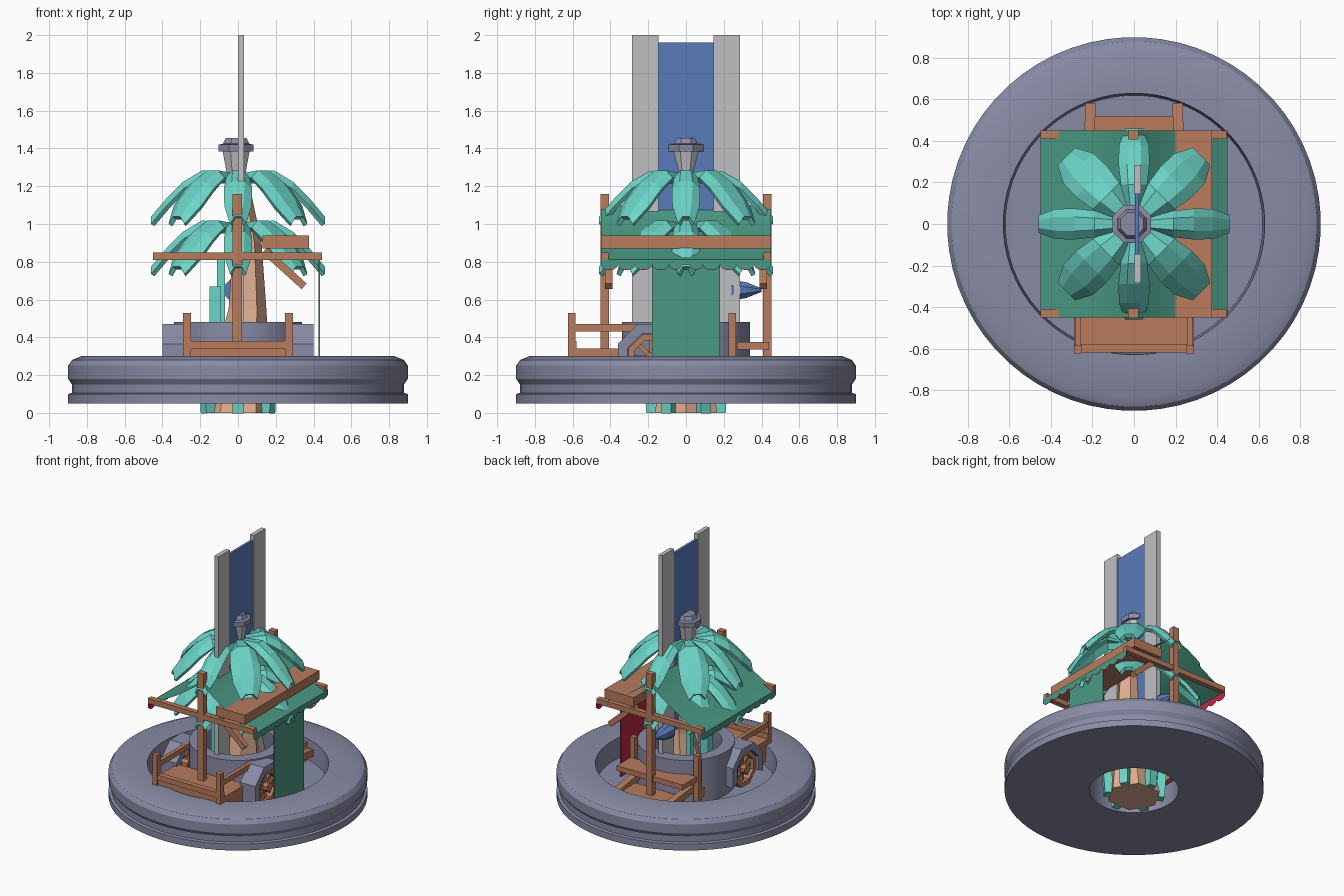
import bpy, bmesh, math
from mathutils import Vector, Matrix

cube = bpy.data.objects.get("Cube")
if cube:
    bpy.data.objects.remove(cube)


def material(name, rgb):
    m = bpy.data.materials.new(name)
    m.use_nodes = True
    m.diffuse_color = (*rgb, 1)
    m.node_tree.nodes["Principled BSDF"].inputs["Base Color"].default_value = (*rgb, 1)
    return m


SLATE = material("slate stone", (0.25, 0.26, 0.38))
TEAL = material("palm teal", (0.15, 0.66, 0.57))
WOOD = material("brown wood", (0.48, 0.20, 0.11))
GREEN = material("cloth green", (0.07, 0.32, 0.23))
BLUE = material("panel blue", (0.10, 0.20, 0.50))
GREY = material("light grey", (0.53, 0.53, 0.55))
TAN = material("trunk tan", (0.75, 0.42, 0.28))
RED = material("cloth red", (0.50, 0.02, 0.06))


def make(name, verts, faces, mat, smooth=False):
    me = bpy.data.meshes.new(name)
    me.from_pydata(verts, [], faces)
    bm = bmesh.new()
    bm.from_mesh(me)
    bmesh.ops.recalc_face_normals(bm, faces=bm.faces)
    bm.to_mesh(me)
    bm.free()
    me.materials.append(mat)
    ob = bpy.data.objects.new(name, me)
    bpy.context.collection.objects.link(ob)
    if smooth:
        bpy.ops.object.select_all(action="DESELECT")
        ob.select_set(True)
        bpy.context.view_layer.objects.active = ob
        bpy.ops.object.shade_smooth_by_angle(angle=math.radians(25))
    return ob


def prism(name, poly, depth, mat):
    """Extrude a ring of points along a vector."""
    a = [Vector(p) for p in poly]
    n = len(a)
    faces = [tuple(range(n)), tuple(range(n, 2 * n))]
    faces += [(i, (i + 1) % n, n + (i + 1) % n, n + i) for i in range(n)]
    return make(name, a + [p + Vector(depth) for p in a], faces, mat)


def box(name, x, y, z, mat):
    ring = [(x[0], y[0], z[0]), (x[1], y[0], z[0]), (x[1], y[1], z[0]), (x[0], y[1], z[0])]
    return prism(name, ring, (0, 0, z[1] - z[0]), mat)


def beam(name, a, b, size, mat):
    a, b = Vector(a), Vector(b)
    rot = (b - a).to_track_quat("Z", "Y")
    h = size / 2
    ring = [a + rot @ Vector((i * h, j * h, 0)) for i, j in ((-1, -1), (1, -1), (1, 1), (-1, 1))]
    return prism(name, ring, b - a, mat)


def lathe(name, profile, steps, mat, matrix=Matrix(), closed=True, smooth=False):
    """Spin (radius, height) points; open profiles get flat end caps."""
    n = len(profile)
    verts, faces = [], []
    for s in range(steps):
        t = math.tau * (s + 0.5) / steps
        verts += [matrix @ Vector((r * math.cos(t), r * math.sin(t), z)) for r, z in profile]
    for s in range(steps):
        u = (s + 1) % steps
        for i in range(n if closed else n - 1):
            j = (i + 1) % n
            faces.append((s * n + i, s * n + j, u * n + j, u * n + i))
    if not closed:
        faces += [tuple(s * n + k for s in range(steps)) for k in (0, n - 1)]
    return make(name, verts, faces, mat, smooth)


# Round base with sunken walkway and raised central well
lathe("base_disc", [(0.31, 0.05), (0.9, 0.05), (0.9, 0.1), (0.88, 0.105), (0.88, 0.15),
                    (0.9, 0.18), (0.9, 0.25), (0.88, 0.28), (0.83, 0.3), (0.63, 0.3),
                    (0.62, 0.15), (0.34, 0.15), (0.34, 0.48), (0.25, 0.48), (0.25, 0.42),
                    (0.31, 0.2)], 64, SLATE, smooth=True)

# Leaning trunk through the well
rings = [(0, 0, 0.19), (0.02, 0.25, 0.15), (0.05, 0.55, 0.1), (0.05, 0.9, 0.075), (0, 1.26, 0.05)]
verts, faces = [], []
for cx, z, r in rings:
    verts += [(cx + r * math.cos(math.tau * k / 6), r * math.sin(math.tau * k / 6), z) for k in range(6)]
for i in range(len(rings) - 1):
    for k in range(6):
        m = (k + 1) % 6
        faces.append((i * 6 + k, i * 6 + m, i * 6 + 6 + m, i * 6 + 6 + k))
faces += [tuple(range(6)), tuple(range(len(verts) - 6, len(verts)))]
make("trunk", verts, faces, TAN)

# Upright leaf shoots around the trunk
for k in range(6):
    t = math.tau * (k + 0.5) / 6
    c, s = math.cos(t), math.sin(t)
    beam("root_leaf", (0.18 * c, 0.18 * s, 0), (0.2 * c, 0.2 * s, 0.3), 0.06, TEAL)
beam("tall_shoot", (-0.12, -0.08, 0.1), (-0.12, -0.08, 0.67), 0.06, TEAL)
beam("rear_shoot", (-0.09, 0.08, 0.1), (-0.09, 0.08, 0.82), 0.04, TEAL)

# Two tiers of folded palm leaves
stations = [(0.05, 1.275, 0.04), (0.19, 1.29, 0.075), (0.29, 1.23, 0.088),
            (0.38, 1.14, 0.085), (0.46, 1.045, 0.05)]
for tier, dz in (("upper", 0), ("lower", -0.265)):
    for k in range(8):
        wide = 1.2 if k % 2 else 0.85
        turn = Matrix.Rotation(math.tau * k / 8, 4, "Z")
        verts, faces = [], []
        for r, z, w in stations:
            for side, drop in ((-1, 0.045), (-0.45, 0.006), (0.45, 0.006), (1, 0.045)):
                verts.append(turn @ Vector((r, side * w * wide, z + dz - drop)))
        for i in range(len(stations) - 1):
            for j in range(3):
                q = i * 4 + j
                faces.append((q, q + 4, q + 5, q + 1))
        leaf = make(tier + "_leaf", verts, faces, TEAL)
        solid = leaf.modifiers.new("thickness", "SOLIDIFY")
        solid.thickness = 0.025

# Lantern on top
top = Matrix.Translation((-0.01, 0, 0))
lathe("lantern_cup", [(0.05, 1.25), (0.078, 1.39)], 8, GREY, top, closed=False)
lathe("lantern_rim", [(0.1, 1.385), (0.1, 1.42), (0.075, 1.425), (0.06, 1.455)], 8, SLATE, top, closed=False)

# Tall sign with two side panels
box("sign_centre", (0.005, 0.025), (-0.15, 0.15), (0.6, 1.96), BLUE)
for s in (-1, 1):
    box("sign_side", (0, 0.033), sorted((s * 0.145, s * 0.285)), (0.3, 2.0), GREY)

# Blue horn behind the sign
horn = Matrix.Translation((-0.02, 0.24, 0.65)) @ Matrix.Rotation(-math.pi / 2, 4, "X")
lathe("blue_horn", [(0.06, 0), (0.045, 0.08), (0.01, 0.16)], 8, BLUE, horn, closed=False)

# Sagging cloth roof
slope = [(0, 1.1), (0.07, 1.03), (0.2, 0.94), (0.33, 0.865), (0.45, 0.81)]
line = [(-x, z) for x, z in reversed(slope[1:])] + slope
n = len(line)
make("cloth_roof", [(x, y, z) for y in (-0.45, 0.45) for x, z in line],
     [(i, i + 1, n + i + 1, n + i) for i in range(n - 1)], GREEN, True)

# Scalloped roof edge, green outside and red inside
for s in (-1, 1):
    for x, mat, low in ((0.45, GREEN, 0), (0.445, RED, 0.004)):
        for k in range(10):
            y0 = -0.45 + 0.09 * k
            curve = [(s * x, y0 + 0.045 - 0.045 * math.cos(a), 0.785 - (0.025 + low) * math.sin(a))
                     for a in [math.pi * j / 6 for j in range(7)]]
            edge = [(s * x, y0 + 0.09, 0.812), (s * x, y0, 0.812)]
            make("roof_scallop", curve + edge, [tuple(range(9))], mat)

# Hanging banner with red lining
box("banner", (0.43, 0.434), (-0.18, 0.18), (0.15, 0.815), GREEN)
box("banner_lining", (0.426, 0.43), (-0.18, 0.18), (0.15, 0.815), RED)

# Roof frame: posts, cross beams, braces and awning board
for s in (-1, 1):
    y = s * 0.43
    box("roof_post", (-0.028, 0.022), (y - 0.022, y + 0.022), (0.2, 1.16), WOOD)
    box("cross_beam", (-0.45, 0.445), (y - 0.02, y + 0.02), (0.81, 0.85), WOOD)
    beam("awning_brace", (0.14, s * 0.41, 0.86), (0.35, s * 0.41, 0.67), 0.04, WOOD)
box("awning_board", (0.13, 0.375), (-0.45, 0.45), (0.87, 0.94), WOOD)

# Cart body, rails and corner posts
box("cart_floor", (-0.29, 0.29), (-0.61, -0.32), (0.18, 0.34), WOOD)
box("cart_front_board", (-0.29, 0.29), (-0.62, -0.58), (0.34, 0.38), WOOD)
for s in (-1, 1):
    x = s * 0.27
    box("cart_front_post", (x - 0.02, x + 0.02), (-0.625, -0.585), (0.18, 0.53), WOOD)
    box("cart_rear_post", (x - 0.02, x + 0.02), (0.225, 0.265), (0.18, 0.53), WOOD)
    box("cart_side_rail", (x - 0.015, x + 0.015), (-0.6, -0.2), (0.43, 0.47), WOOD)
    box("cart_side_beam", (x - 0.02, x + 0.02), (-0.6, 0.25), (0.2, 0.26), WOOD)
    beam("cart_shaft", (s * 0.22, 0.2, 0.27), (s * 0.21, 0.58, 0.22), 0.05, WOOD)
box("rear_bench", (-0.28, 0.28), (0.27, 0.44), (0.335, 0.375), WOOD)
box("rear_step", (-0.22, 0.22), (0.34, 0.52), (0.18, 0.23), WOOD)

# Wheels under angular mudguards
for s in (-1, 1):
    place = Matrix.Translation((s * 0.34, -0.18, 0.29)) @ Matrix.Rotation(s * math.pi / 2, 4, "Y")
    lathe("wheel_rim", [(0.1, -0.03), (0.135, -0.03), (0.135, 0.04), (0.1, 0.04)], 8, WOOD, place)
    lathe("wheel_hub", [(0.035, -0.06), (0.035, 0.055)], 8, WOOD, place, closed=False)
    for k in range(4):
        t = math.pi * k / 4
        d = Vector((0, math.cos(t), math.sin(t))) * 0.115
        c = Vector((s * 0.345, -0.18, 0.29))
        beam("wheel_spoke", c - d, c + d, 0.025, WOOD)
    angles = [math.radians(a) for a in (-22.5, 22.5, 67.5, 112.5, 157.5, 202.5)]
    for a, b in zip(angles, angles[1:]):
        ring = [(s * 0.27, -0.18 + r * math.cos(t), 0.29 + r * math.sin(t))
                for r, t in ((0.14, a), (0.195, a), (0.195, b), (0.14, b))]
        prism("mudguard", ring, (s * 0.13, 0, 0), SLATE)
